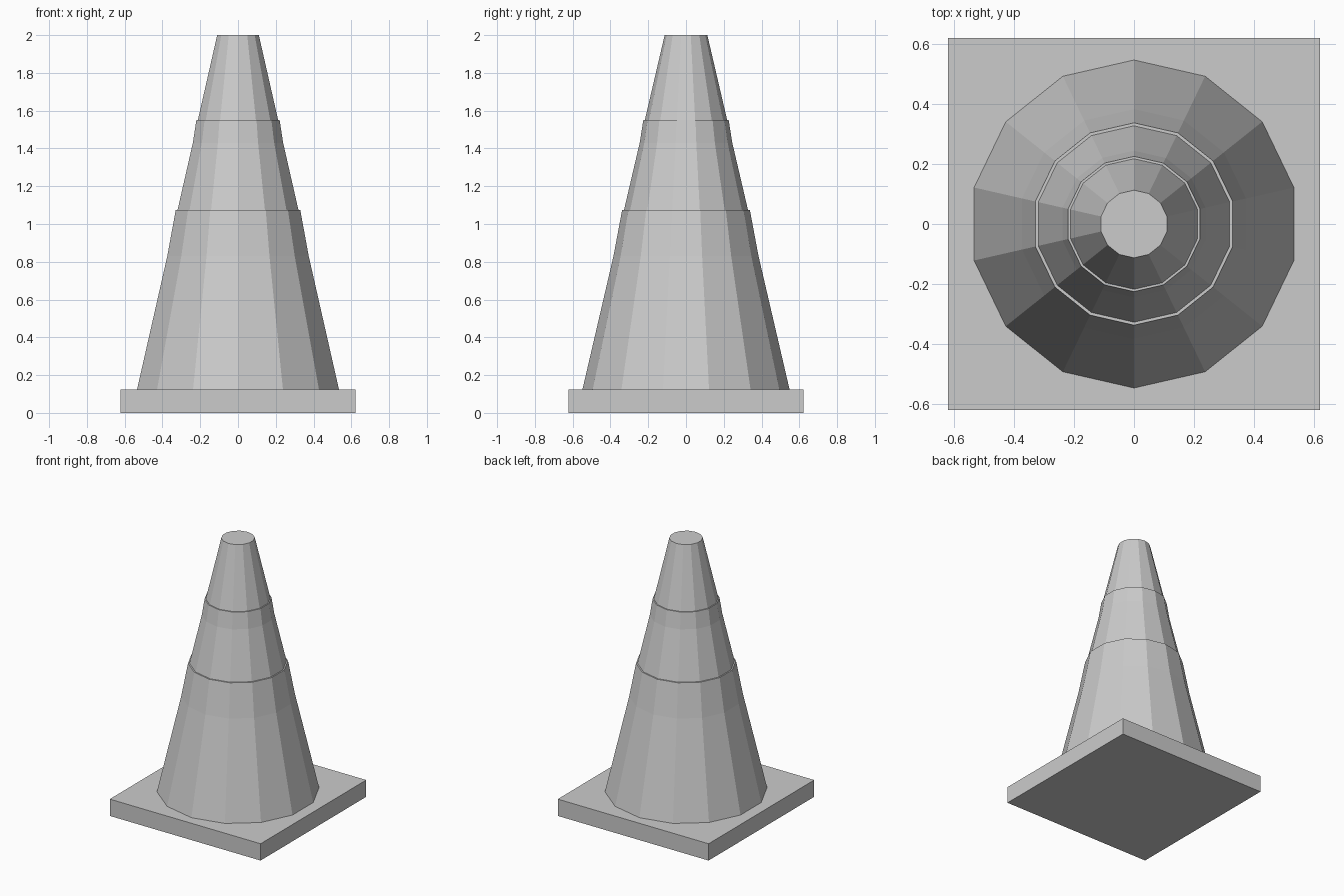
import bpy
import bmesh
from math import sin, cos, pi

SIDES = 14
BASE_WIDTH = 1.242
BASE_HEIGHT = 0.125

cube = bpy.data.objects.get("Cube")
if cube:
    bpy.data.objects.remove(cube, do_unlink=True)


def make_material(name, colour):
    mat = bpy.data.materials.new(name)
    mat.use_nodes = True
    mat.diffuse_color = colour
    mat.node_tree.nodes["Principled BSDF"].inputs["Base Color"].default_value = colour
    return mat


def add_object(name, bm, mat):
    bmesh.ops.recalc_face_normals(bm, faces=bm.faces)
    mesh = bpy.data.meshes.new(name)
    bm.to_mesh(mesh)
    bm.free()
    mesh.materials.append(mat)
    obj = bpy.data.objects.new(name, mesh)
    bpy.context.collection.objects.link(obj)
    return obj


def lathe(name, profile, mat):
    """Closed faceted solid from (radius, height) pairs, with a corner on +y."""
    bm = bmesh.new()
    rings = []
    for r, z in profile:
        angles = [2 * pi * i / SIDES for i in range(SIDES)]
        rings.append([bm.verts.new((r * sin(a), r * cos(a), z)) for a in angles])
    for low, high in zip(rings, rings[1:]):
        for i in range(SIDES):
            j = (i + 1) % SIDES
            bm.faces.new((low[i], low[j], high[j], high[i]))
    bm.faces.new(rings[0])
    bm.faces.new(rings[-1])
    return add_object(name, bm, mat)


grey = make_material("plain grey", (0.6, 0.6, 0.6, 1))

# Square foot slab
bm = bmesh.new()
bmesh.ops.create_cube(bm, size=1)
for v in bm.verts:
    v.co.x *= BASE_WIDTH
    v.co.y *= BASE_WIDTH
    v.co.z = (v.co.z + 0.5) * BASE_HEIGHT
add_object("base", bm, grey)

# Tapered body with two collars, each ending in a narrow ledge
lathe("cone", [
    (0.548, BASE_HEIGHT),
    (0.384, 0.83), (0.338, 1.075), (0.328, 1.075),
    (0.245, 1.43), (0.226, 1.55), (0.218, 1.55),
    (0.113, 2.0),
], grey)
